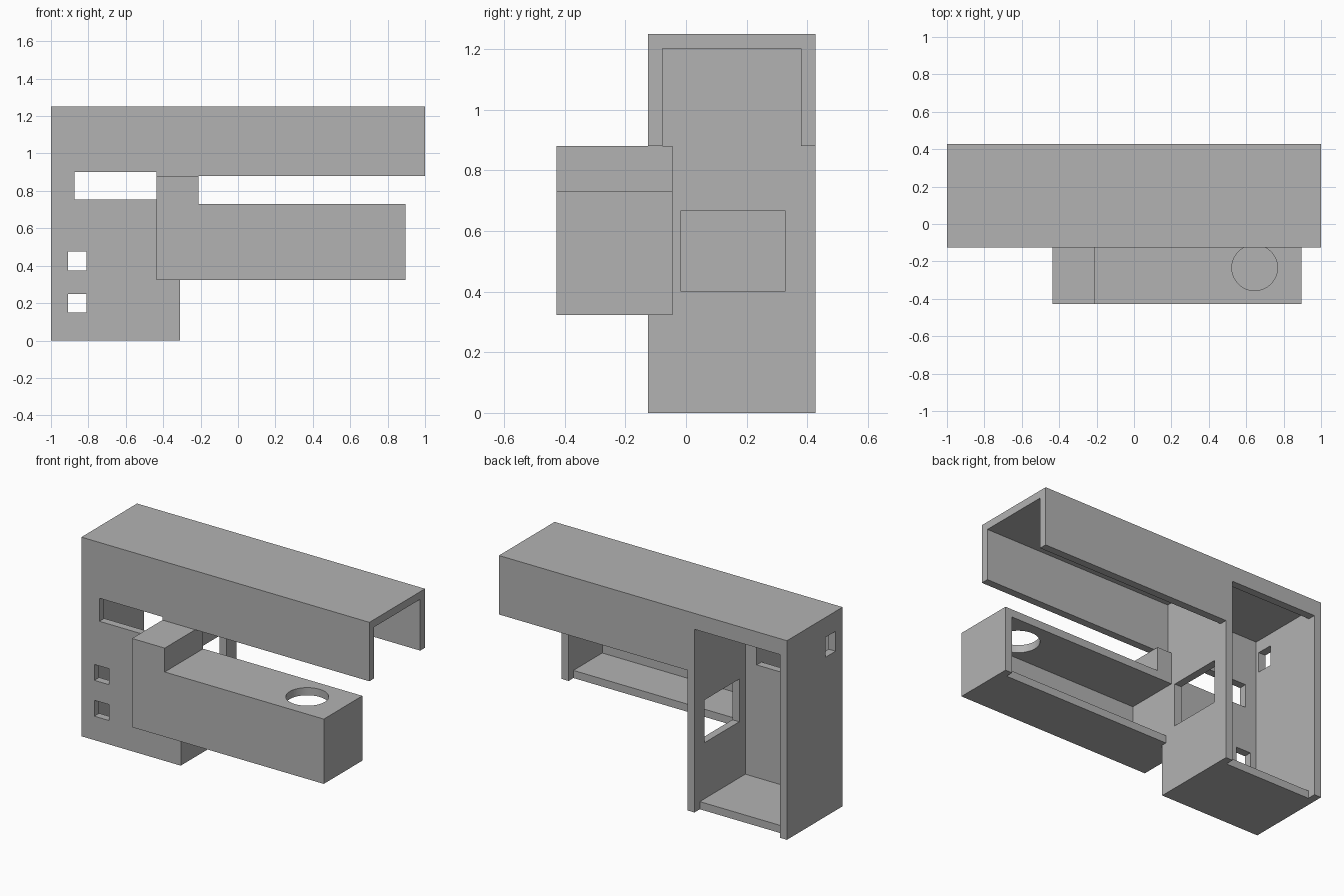
import bpy
import bmesh
from mathutils import Matrix

old = bpy.data.objects.get("Cube")
if old:
    bpy.data.objects.remove(old, do_unlink=True)

GREY = (0.45, 0.45, 0.45, 1)
grey = bpy.data.materials.new("plain grey")
grey.use_nodes = True
grey.diffuse_color = GREY
grey.node_tree.nodes["Principled BSDF"].inputs["Base Color"].default_value = GREY

# Shared dimensions
T = 0.048                       # wall thickness
LEFT, TOWER, RIGHT = -1.0, -0.31, 1.0
FRONT, BACK = -0.125, 0.427
TOP, BEAM_BOTTOM = 1.25, 0.88
ARM_FRONT, ARM_BACK = -0.427, -0.045
ARM_LEFT, ARM_RIGHT = -0.437, 0.895
ARM_BOTTOM, ARM_TOP = 0.323, 0.73
OUT = 0.1                       # cutter overshoot


def make(name, bm):
    bmesh.ops.recalc_face_normals(bm, faces=bm.faces)
    mesh = bpy.data.meshes.new(name)
    bm.to_mesh(mesh)
    bm.free()
    mesh.materials.append(grey)
    ob = bpy.data.objects.new(name, mesh)
    bpy.context.collection.objects.link(ob)
    return ob


def extrude_profile(name, outline, y0, y1):
    """Extrude an x-z outline from y0 to y1."""
    bm = bmesh.new()
    face = bm.faces.new([bm.verts.new((x, y0, z)) for x, z in outline])
    new = bmesh.ops.extrude_face_region(bm, geom=[face])["geom"]
    verts = [g for g in new if isinstance(g, bmesh.types.BMVert)]
    bmesh.ops.translate(bm, verts=verts, vec=(0, y1 - y0, 0))
    return make(name, bm)


def box(x, y, z):
    """Box cutter from three (low, high) ranges."""
    bm = bmesh.new()
    size = [hi - lo for lo, hi in (x, y, z)]
    mid = [(hi + lo) / 2 for lo, hi in (x, y, z)]
    bmesh.ops.create_cube(bm, size=1, matrix=Matrix.Translation(mid) @ Matrix.Diagonal((*size, 1)))
    return make("cutter", bm)


def drill(x, y, z, radius, depth):
    """Upright round cutter."""
    bm = bmesh.new()
    bmesh.ops.create_cone(bm, cap_ends=True, segments=64, radius1=radius, radius2=radius,
                          depth=depth, matrix=Matrix.Translation((x, y, z)))
    return make("cutter", bm)


def carve(ob, cutters):
    """Subtract all cutters, then bake the result and drop them."""
    for cutter in cutters:
        cutter.hide_render = True
        mod = ob.modifiers.new("cut", "BOOLEAN")
        mod.operation = "DIFFERENCE"
        mod.solver = "EXACT"
        mod.object = cutter
    graph = bpy.context.evaluated_depsgraph_get()
    graph.update()
    baked = bpy.data.meshes.new_from_object(ob.evaluated_get(graph))
    ob.modifiers.clear()
    ob.data = baked
    for cutter in cutters:
        bpy.data.objects.remove(cutter, do_unlink=True)


# Housing: tower with a long overhead channel
housing = extrude_profile("tower_and_top_channel", [
    (LEFT, 0), (TOWER, 0), (TOWER, BEAM_BOTTOM),
    (RIGHT, BEAM_BOTTOM), (RIGHT, TOP), (LEFT, TOP)], FRONT, BACK)
inner_x = (LEFT + T, TOWER - T)
inner_y = (FRONT + T, BACK - T)
through_front = (FRONT - OUT, FRONT + OUT)
carve(housing, [
    box(inner_x, inner_y, (T, TOP - T)),                                    # tower cavity
    box((TOWER, RIGHT + OUT), inner_y, (BEAM_BOTTOM - OUT, TOP - T)),       # channel cavity
    box(inner_x, (BACK - T - 0.005, BACK + OUT), (-OUT, TOP - 0.1)),        # rear opening
    box((-0.875, ARM_LEFT), through_front, (0.755, 0.9)),                   # front slot
    box((-0.91, -0.81), through_front, (0.15, 0.25)),                       # lower port
    box((-0.91, -0.81), through_front, (0.375, 0.475)),                     # upper port
    box((TOWER - OUT, TOWER + OUT), (-0.017, 0.327), (0.4, 0.668)),         # side window
    box((LEFT - OUT, LEFT + OUT), (-0.055, 0.045), (1.0, 1.125)),           # end port
])

# Front arm: hollow box with a raised block at one end
arm = extrude_profile("front_arm", [
    (ARM_LEFT, ARM_BOTTOM), (ARM_RIGHT, ARM_BOTTOM), (ARM_RIGHT, ARM_TOP),
    (-0.21, ARM_TOP), (-0.21, BEAM_BOTTOM), (ARM_LEFT, BEAM_BOTTOM)], ARM_FRONT, ARM_BACK)
arm_x = (TOWER, ARM_RIGHT - T)
carve(arm, [
    box((ARM_LEFT - OUT, TOWER), (FRONT, ARM_BACK + OUT), (0, TOP)),        # tower seat
    box(arm_x, (ARM_FRONT + T, ARM_BACK + OUT), (ARM_BOTTOM + T, ARM_TOP - T)),  # cavity
    box(arm_x, (ARM_BACK - T, ARM_BACK + OUT), (0, ARM_TOP - OUT)),         # floor setback
    drill(0.645, -0.234, ARM_TOP, 0.122, OUT * 2),                          # round opening
])
